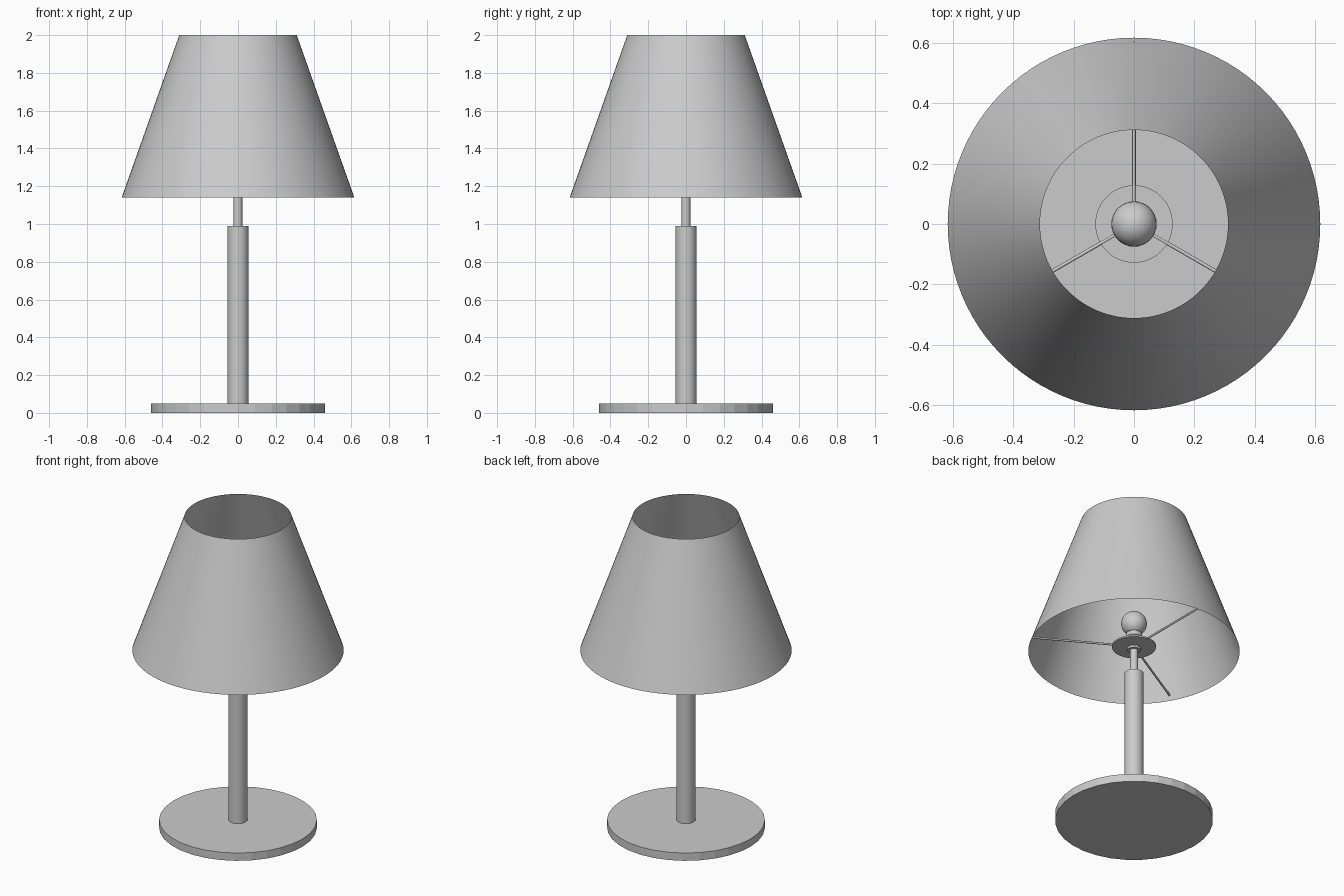
import bpy, bmesh, math

if "Cube" in bpy.data.objects:
    bpy.data.objects.remove(bpy.data.objects["Cube"])


def lathe(name, profile, sides, smooth=True):
    """Revolve (radius, z) points about the z axis."""
    bm = bmesh.new()
    verts = [bm.verts.new((r, 0, z)) for r, z in profile]
    edges = [bm.edges.new(pair) for pair in zip(verts, verts[1:])]
    bmesh.ops.spin(bm, geom=verts + edges, cent=(0, 0, 0), axis=(0, 0, 1),
                   angle=2 * math.pi, steps=sides, use_duplicate=False)
    bmesh.ops.remove_doubles(bm, verts=bm.verts, dist=1e-5)
    bmesh.ops.recalc_face_normals(bm, faces=bm.faces)
    mesh = bpy.data.meshes.new(name)
    bm.to_mesh(mesh)
    bm.free()
    obj = bpy.data.objects.new(name, mesh)
    bpy.context.collection.objects.link(obj)
    if smooth:
        bpy.ops.object.select_all(action='DESELECT')
        obj.select_set(True)
        bpy.context.view_layer.objects.active = obj
        bpy.ops.object.shade_smooth_by_angle(angle=math.radians(35))
    return obj


def rod(name, radius, z0, z1, sides=32, smooth=True):
    return lathe(name, [(0, z0), (radius, z0), (radius, z1), (0, z1)], sides, smooth)


# Base and column
rod("base", 0.46, 0, 0.05, 32, False)
rod("column", 0.055, 0.05, 0.99)
rod("stem", 0.023, 0.99, 1.2)

# Shade holder: collar, disc and bulb socket
rod("collar", 0.04, 1.145, 1.16)
rod("holder_disc", 0.128, 1.166, 1.176, 48)
lathe("socket", [(0, 1.176), (0.035, 1.176), (0.035, 1.225), (0.047, 1.23),
                 (0.047, 1.255), (0.035, 1.26), (0.035, 1.27), (0, 1.27)], 32)

# Bulb
bulb_r, bulb_z = 0.075, 1.325
lathe("bulb", [(bulb_r * math.sin(math.pi * i / 16), bulb_z - bulb_r * math.cos(math.pi * i / 16))
               for i in range(17)], 32)

# Three spokes from the holder to the shade
spoke_len = 0.603
for i in range(3):
    a = math.radians(90 + 120 * i)
    bpy.ops.mesh.primitive_cylinder_add(
        vertices=12, radius=0.006, depth=spoke_len,
        location=(math.cos(a) * spoke_len / 2, math.sin(a) * spoke_len / 2, 1.172),
        rotation=(0, math.pi / 2, a))
    bpy.context.object.name = f"spoke_{i + 1}"
    bpy.ops.object.shade_smooth_by_angle(angle=math.radians(35))

# Open conical shade, a thin single skin
lathe("shade", [(0.616, 1.14), (0.311, 2.0)], 96)
